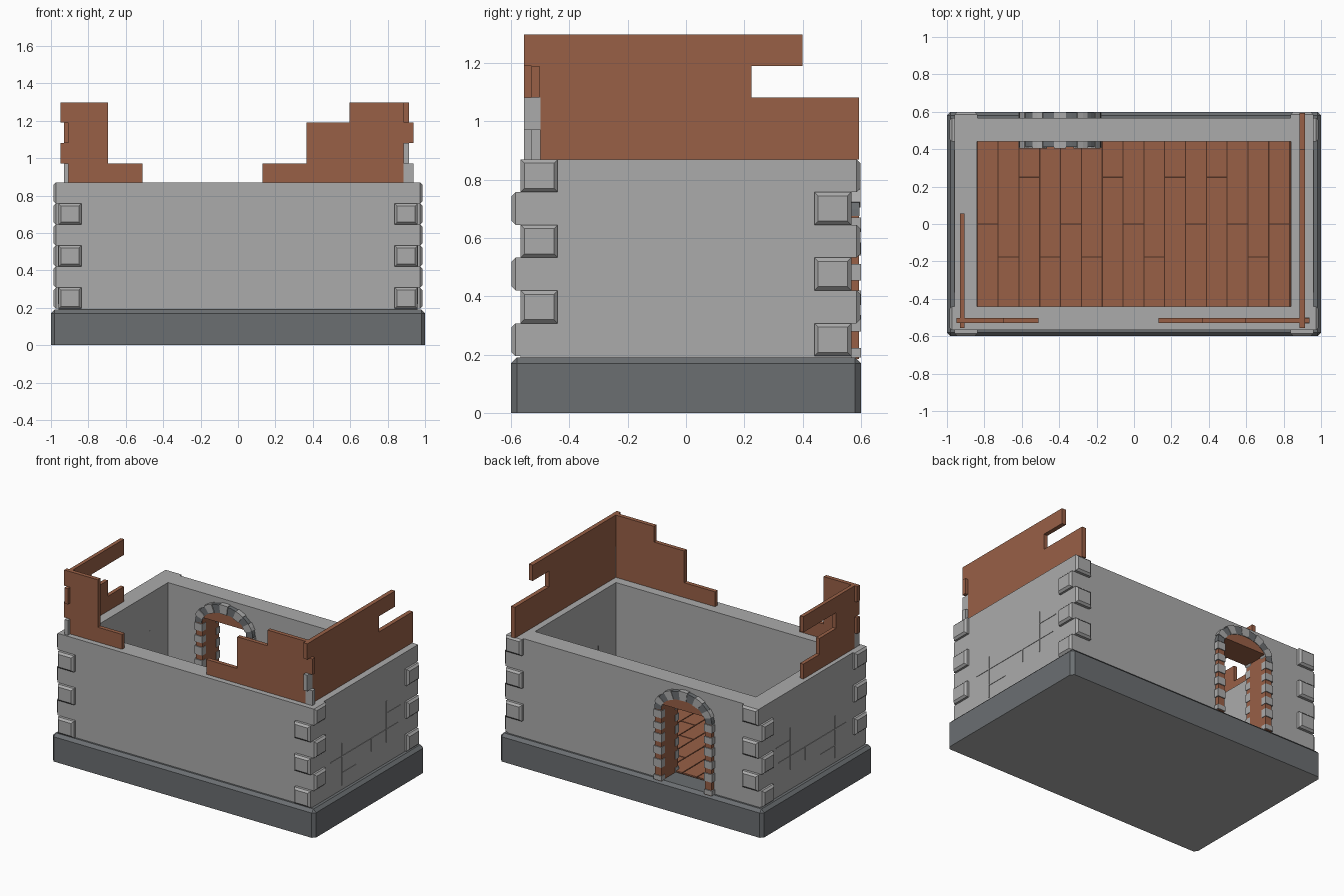
import bpy, bmesh
from math import sin, cos, pi

if "Cube" in bpy.data.objects:
    bpy.data.objects.remove(bpy.data.objects["Cube"])


def material(name, colour):
    m = bpy.data.materials.new(name)
    m.use_nodes = True
    m.diffuse_color = (*colour, 1)
    m.node_tree.nodes["Principled BSDF"].inputs["Base Color"].default_value = (*colour, 1)
    return m


STONE = material("light grey stone", (0.41, 0.41, 0.41))
DARK = material("dark slate stone", (0.147, 0.158, 0.167))
WOOD = material("brown wood", (0.315, 0.117, 0.062))
GROOVE = material("dark brown groove", (0.08, 0.03, 0.016))


def prism(name, pts, axis, lo, hi, mat, bevel=0, pick=None):
    """Extrude a 2D outline along an axis and chamfer the picked edges."""
    bm = bmesh.new()

    def place(p, d):
        q = list(p)
        q.insert("xyz".index(axis), d)
        return bm.verts.new(q)

    a = [place(p, lo) for p in pts]
    b = [place(p, hi) for p in pts]
    bm.faces.new(a)
    bm.faces.new(b)
    for i in range(len(a)):
        j = (i + 1) % len(a)
        bm.faces.new((a[i], a[j], b[j], b[i]))
    bmesh.ops.recalc_face_normals(bm, faces=bm.faces)
    if bevel:
        edges = [e for e in bm.edges if pick(e)]
        bmesh.ops.bevel(bm, geom=edges, offset=bevel, segments=1, affect='EDGES')
    me = bpy.data.meshes.new(name)
    bm.to_mesh(me)
    bm.free()
    me.materials.append(mat)
    ob = bpy.data.objects.new(name, me)
    bpy.context.collection.objects.link(ob)
    return ob


def box(name, x, y, z, mat, bevel=0, pick=None):
    x, y = sorted(x), sorted(y)
    pts = [(x[0], y[0]), (x[1], y[0]), (x[1], y[1]), (x[0], y[1])]
    return prism(name, pts, "z", z[0], z[1], mat, bevel, pick)


# Plinth, slate above with a light grey underside
plinth = box("plinth", (-1, 1), (-0.6, 0.6), (0, 0.19), DARK, 0.02,
             lambda e: max(v.co.z for v in e.verts) > 0.01)
plinth.data.materials.append(STONE)
for face in plinth.data.polygons:
    if face.normal.z < -0.9:
        face.material_index = 1

# Stone walls with room and doorway cut out
DOOR_X, SPRING, SILL = -0.395, 0.675, 0.185
WX, WY, TOP = 0.96, 0.567, 0.87


def arc(w, rise, a0=0, a1=pi, n=18):
    return [(DOOR_X + w * cos(a0 + (a1 - a0) * i / n), SPRING + rise * sin(a0 + (a1 - a0) * i / n))
            for i in range(n + 1)]


def arch(w, rise, z=SILL):
    return [(DOOR_X + w, z)] + arc(w, rise) + [(DOOR_X - w, z)]


walls = box("stone_walls", (-WX, WX), (-WY, WY), (0.18, TOP), STONE)
room = box("room_cutter", (-0.84, 0.84), (-0.44, 0.44), (0.1, 1), STONE)
door = prism("door_cutter", arch(0.19, 0.13, 0.1), "y", 0.3, 0.7, STONE)
for cutter in (room, door):
    mod = walls.modifiers.new(cutter.name, 'BOOLEAN')
    mod.object = cutter
    mod.solver = 'EXACT'
    cutter.hide_render = True
    cutter.hide_viewport = True
    cutter.display_type = 'WIRE'

# Corner stones, alternating between the long and the short faces,
# with only the rim of the outer face chamfered
H = (TOP - 0.195) / 6
for sx in (-1, 1):
    for sy in (-1, 1):
        for i in range(6):
            z = (0.195 + i * H, 0.195 + (i + 1) * H)
            if (i % 2 == 0) == (sy < 0):
                box("long_corner_stone", (sx * 0.838, sx * WX), (sy * 0.5, sy * 0.598), z, STONE,
                    0.013, lambda e: all(abs(v.co.y) > 0.59 for v in e.verts))
            else:
                box("short_corner_stone", (sx * 0.9, sx * 0.987), (sy * 0.44, sy * WY), z, STONE,
                    0.013, lambda e: all(abs(v.co.x) > 0.98 for v in e.verts))

# Raised mortar lines on the short walls (y range, z range)
LINES = [((-0.248, -0.243), (0.22, 0.51)), ((-0.245, -0.09), (0.303, 0.307)),
         ((-0.365, 0.365), (0.417, 0.422)), ((0.075, 0.08), (0.33, 0.42)),
         ((0.237, 0.243), (0.33, 0.615)), ((0.24, 0.395), (0.528, 0.532))]
for s in (-1, 1):
    for y, z in LINES:
        box("mortar_line", (s * 0.956, s * 0.963), y, z, STONE)
        if z[1] - z[0] > 0.05:
            box("inner_mortar_line", (s * 0.837, s * 0.842), y, z, STONE)

# Floor planks, each split at one joint, over a dark layer
box("floor_grooves", (-0.84, 0.84), (-0.44, 0.44), (0.185, 0.194), GROOVE)
W = 1.67 / 15
A, B, C = 0.0, -0.177, 0.25
JOINTS = [A, B, C, B, A, B, C, A, B, C, A, C, A, B, A]
GAP = 0.003
for i, joint in enumerate(JOINTS):
    x = (-0.838 + i * W + GAP, -0.838 + (i + 1) * W - GAP)
    for y in ((-0.44, joint - GAP), (joint + GAP, 0.44)):
        box("floor_plank", x, y, (0.185, 0.2), WOOD)

# Wooden door lining: arched outside, square-headed opening inside
OPEN, HEAD = 0.165, 0.715
opening = [(DOOR_X - OPEN, SILL), (DOOR_X - OPEN, HEAD), (DOOR_X + OPEN, HEAD), (DOOR_X + OPEN, SILL)]
prism("door_lining", arch(0.214, 0.152) + opening, "y", 0.413, 0.594, WOOD)

# Stones on the door jambs, on both sides of the wall
STONES = [(0.19, 0.222), (0.28, 0.335), (0.37, 0.42), (0.455, 0.51), (0.54, 0.585), (0.62, 0.67)]
for s in (-1, 1):
    for z in STONES:
        for y in ((0.56, 0.6), (0.407, 0.447)):
            box("jamb_stone", (DOOR_X + s * 0.162, DOOR_X + s * 0.222), y, z, STONE)

# Arch stones, alternating in shade and size
N = 11
for i in range(N):
    a0, a1 = pi * i / N, pi * (i + 1) / N
    big = 0.006 * (i % 2)
    pts = arc(0.219 + big, 0.164 + big, a0, a1, 2) + arc(0.17, 0.108, a0, a1, 2)[::-1]
    mat = STONE if i % 2 else DARK
    for y in ((0.55, 0.596 + big / 2), (0.411 - big, 0.455)):
        prism("arch_stone", pts, "y", y[0], y[1], mat)

# Broken timber walls, drawn as stepped outlines of four courses
LEVELS = [TOP, 0.972, 1.082, 1.19, 1.298]


def stepped(name, rows, axis, lo, hi):
    up, down = [], []
    for (l, h), z0, z1 in zip(rows, LEVELS, LEVELS[1:]):
        up += [(h, z0), (h, z1)]
        down += [(l, z0), (l, z1)]
    outline = []
    for p in up + down[::-1]:
        if not outline or outline[-1] != p:
            outline.append(p)
    prism(name, outline, axis, lo, hi, WOOD)


stepped("front_timber_left", [(0.13, 0.885), (0.365, 0.885), (0.365, 0.937), (0.595, 0.915)],
        "y", -0.53, -0.502)
stepped("side_timber_left", [(-0.5, 0.593), (-0.5, 0.593), (-0.53, 0.225), (-0.555, 0.4)],
        "x", 0.885, 0.915)
stepped("front_timber_right", [(-0.905, -0.51), (-0.95, -0.695), (-0.93, -0.695), (-0.95, -0.695)],
        "y", -0.53, -0.502)
stepped("side_timber_right", [(-0.5, 0.055), (-0.53, -0.12), (-0.555, -0.3), (-0.53, 0.055)],
        "x", -0.931, -0.905)

# Stone blocks at the foot of the timber corners
box("timber_corner_block", (0.885, 0.937), (-0.531, -0.5), LEVELS[0:2], STONE)
box("timber_corner_block", (0.885, 0.915), (-0.555, -0.5), LEVELS[1:3], STONE)
box("timber_corner_block", (-0.931, -0.905), (-0.555, -0.5), LEVELS[0:2], STONE)
